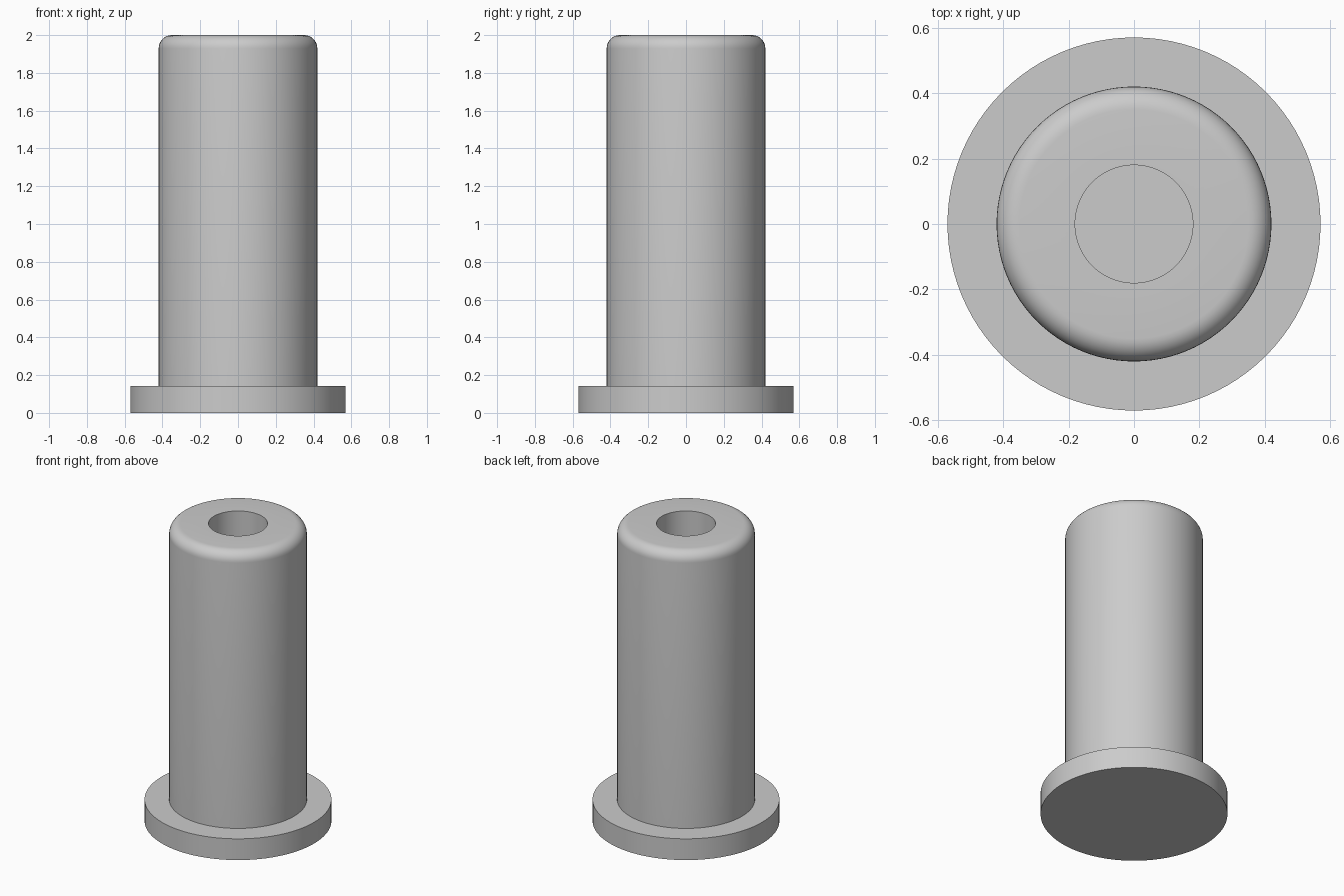
import bpy
import bmesh
from math import sin, cos, pi, radians

if "Cube" in bpy.data.objects:
    bpy.data.objects.remove(bpy.data.objects["Cube"], do_unlink=True)

SIDES = 96
HEIGHT = 2.0
FLANGE_R, FLANGE_H = 0.57, 0.143
BODY_R, FILLET = 0.42, 0.07
BORE_R, BORE_FLOOR = 0.18, FLANGE_H

grey = bpy.data.materials.new("plain grey")
grey.use_nodes = True
colour = (0.6, 0.6, 0.6, 1.0)
grey.diffuse_color = colour
grey.node_tree.nodes["Principled BSDF"].inputs["Base Color"].default_value = colour


def lathe(name, profile):
    """Revolve an (r, z) profile about z; both ends lie on the axis."""
    bm = bmesh.new()
    verts = [bm.verts.new((r, 0, z)) for r, z in profile]
    edges = [bm.edges.new(pair) for pair in zip(verts, verts[1:])]
    bmesh.ops.spin(bm, geom=verts + edges, cent=(0, 0, 0), axis=(0, 0, 1),
                   angle=2 * pi, steps=SIDES, use_merge=True)
    bmesh.ops.remove_doubles(bm, verts=bm.verts, dist=1e-5)
    bmesh.ops.recalc_face_normals(bm, faces=bm.faces)
    mesh = bpy.data.meshes.new(name)
    bm.to_mesh(mesh)
    bm.free()
    mesh.materials.append(grey)
    obj = bpy.data.objects.new(name, mesh)
    bpy.context.collection.objects.link(obj)
    bpy.ops.object.select_all(action="DESELECT")
    obj.select_set(True)
    bpy.context.view_layer.objects.active = obj
    bpy.ops.object.shade_smooth_by_angle(angle=radians(30))
    return obj


# Rounded shoulder at the top of the body
shoulder = [(BODY_R - FILLET + FILLET * cos(a), HEIGHT - FILLET + FILLET * sin(a))
            for a in (i * pi / 16 for i in range(9))]

# Flanged sleeve with a blind bore open at the top
lathe("flanged_sleeve",
      [(0, 0), (FLANGE_R, 0), (FLANGE_R, FLANGE_H), (BODY_R, FLANGE_H)]
      + shoulder
      + [(BORE_R, HEIGHT), (BORE_R, BORE_FLOOR), (0, BORE_FLOOR)])
